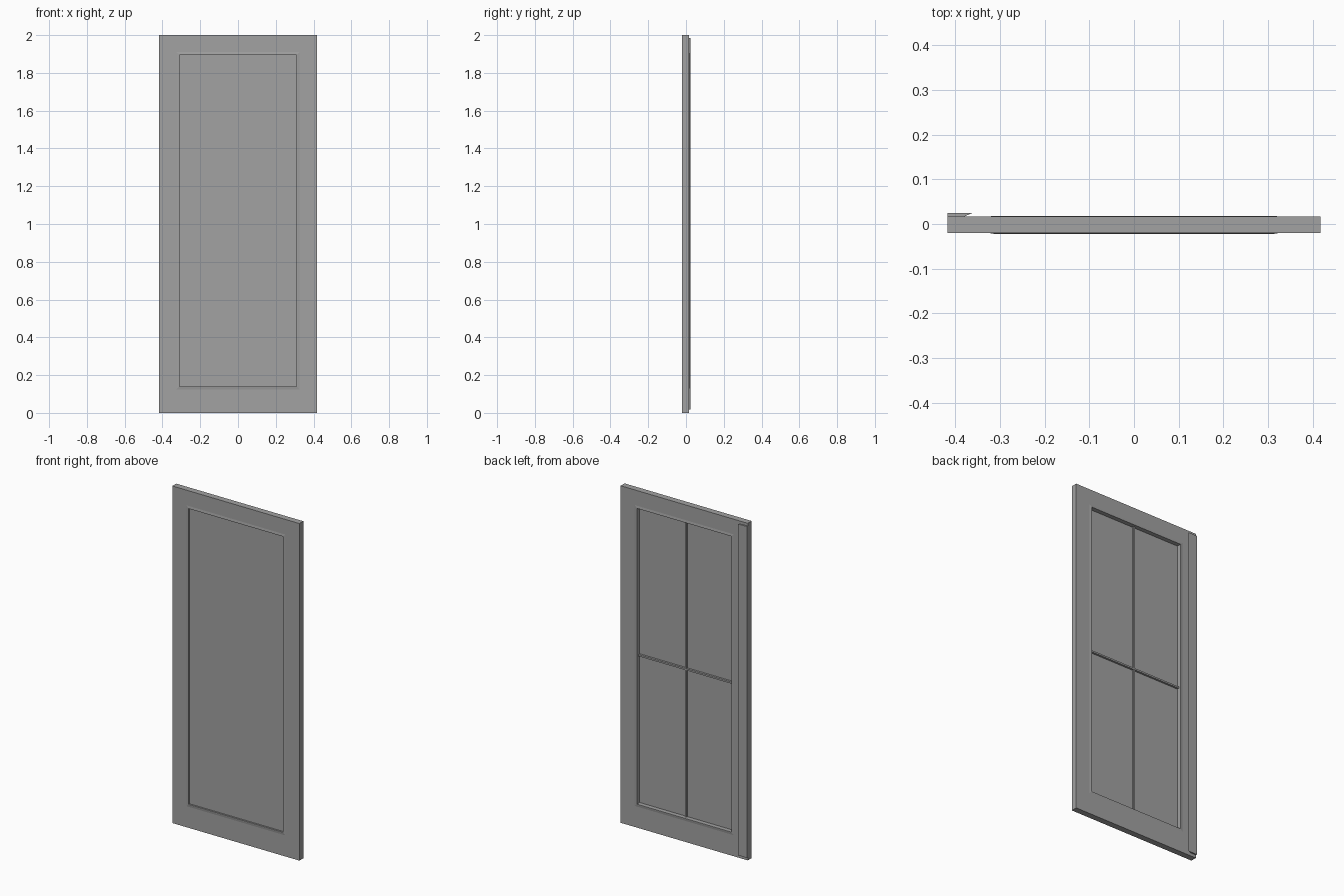
import bpy, bmesh

if "Cube" in bpy.data.objects:
    bpy.data.objects.remove(bpy.data.objects["Cube"], do_unlink=True)

grey = bpy.data.materials.new("door_grey")
grey.use_nodes = True
COLOUR = (0.36, 0.36, 0.36, 1)
grey.diffuse_color = COLOUR
grey.node_tree.nodes["Principled BSDF"].inputs["Base Color"].default_value = COLOUR

HALF_W, HEIGHT = 0.417, 2.0
FRONT, BACK = -0.02, 0.0165
OPEN_X, OPEN_LOW, OPEN_HIGH = 0.31, 0.14, 1.895
LIP, RISE = 0.015, 0.0018


def finish(name, bm):
    bmesh.ops.recalc_face_normals(bm, faces=bm.faces)
    mesh = bpy.data.meshes.new(name)
    bm.to_mesh(mesh)
    bm.free()
    mesh.materials.append(grey)
    obj = bpy.data.objects.new(name, mesh)
    bpy.context.collection.objects.link(obj)
    return obj


def box(name, low, high):
    bm = bmesh.new()
    bmesh.ops.create_cube(bm, size=1)
    for v in bm.verts:
        v.co = [(a + b) / 2 + c * (b - a) for a, b, c in zip(low, high, v.co)]
    return finish(name, bm)


def rect_ring(name, section, outline):
    """Sweep a closed section of (grow, y) points around a rectangle."""
    bm = bmesh.new()
    x, low, high = outline
    loops = []
    for sx, z, sz in ((-1, low, -1), (1, low, -1), (1, high, 1), (-1, high, 1)):
        loops.append([bm.verts.new((sx * (x + gx), y, z + sz * gz))
                      for gx, gz, y in section(sz)])
    count = len(loops[0])
    for i in range(4):
        a, b = loops[i], loops[(i + 1) % 4]
        for j in range(count):
            k = (j + 1) % count
            bm.faces.new((a[j], a[k], b[k], b[j]))
    return finish(name, bm)


# Frame with the opening cut through it
def frame_section(sz):
    gx = HALF_W - OPEN_X
    gz = OPEN_LOW if sz < 0 else HEIGHT - OPEN_HIGH
    return [(0, 0, FRONT), (gx, gz, FRONT), (gx, gz, BACK), (0, 0, BACK)]


OPENING = (OPEN_X, OPEN_LOW, OPEN_HIGH)
rect_ring("door_frame", frame_section, OPENING)

# Low sloping moulding around the opening on both faces
for side, face, out in (("front", FRONT, -1), ("back", BACK, 1)):
    rect_ring(side + "_moulding", lambda sz: [
        (0, 0, face), (LIP, LIP, face), (0.004, 0.004, face + out * RISE),
        (0, 0, face + out * RISE)], OPENING)

# Recessed panel
PANEL_BACK = -0.008
box("panel", (-OPEN_X, -0.012, OPEN_LOW), (OPEN_X, PANEL_BACK, OPEN_HIGH))

# Glazing bars on the back of the panel
MID = (OPEN_LOW + OPEN_HIGH) / 2
BAR = 0.005
box("horizontal_bar", (-OPEN_X, PANEL_BACK, MID - BAR), (OPEN_X, 0.004, MID + BAR))
for name, low, high in (("lower_bar", OPEN_LOW, MID - BAR), ("upper_bar", MID + BAR, OPEN_HIGH)):
    box(name, (-BAR, PANEL_BACK, low), (BAR, 0.002, high))

# Overlapping edge strip with an undercut inner side
bm = bmesh.new()
profile = [(-HALF_W, BACK), (-0.38, BACK), (-0.36, 0.025), (-HALF_W, 0.025)]
base = bm.faces.new([bm.verts.new((x, y, 0.018)) for x, y in profile])
top = bmesh.ops.extrude_face_region(bm, geom=[base])
bmesh.ops.translate(bm, vec=(0, 0, 1.966),
                    verts=[g for g in top["geom"] if isinstance(g, bmesh.types.BMVert)])
finish("edge_strip", bm)
